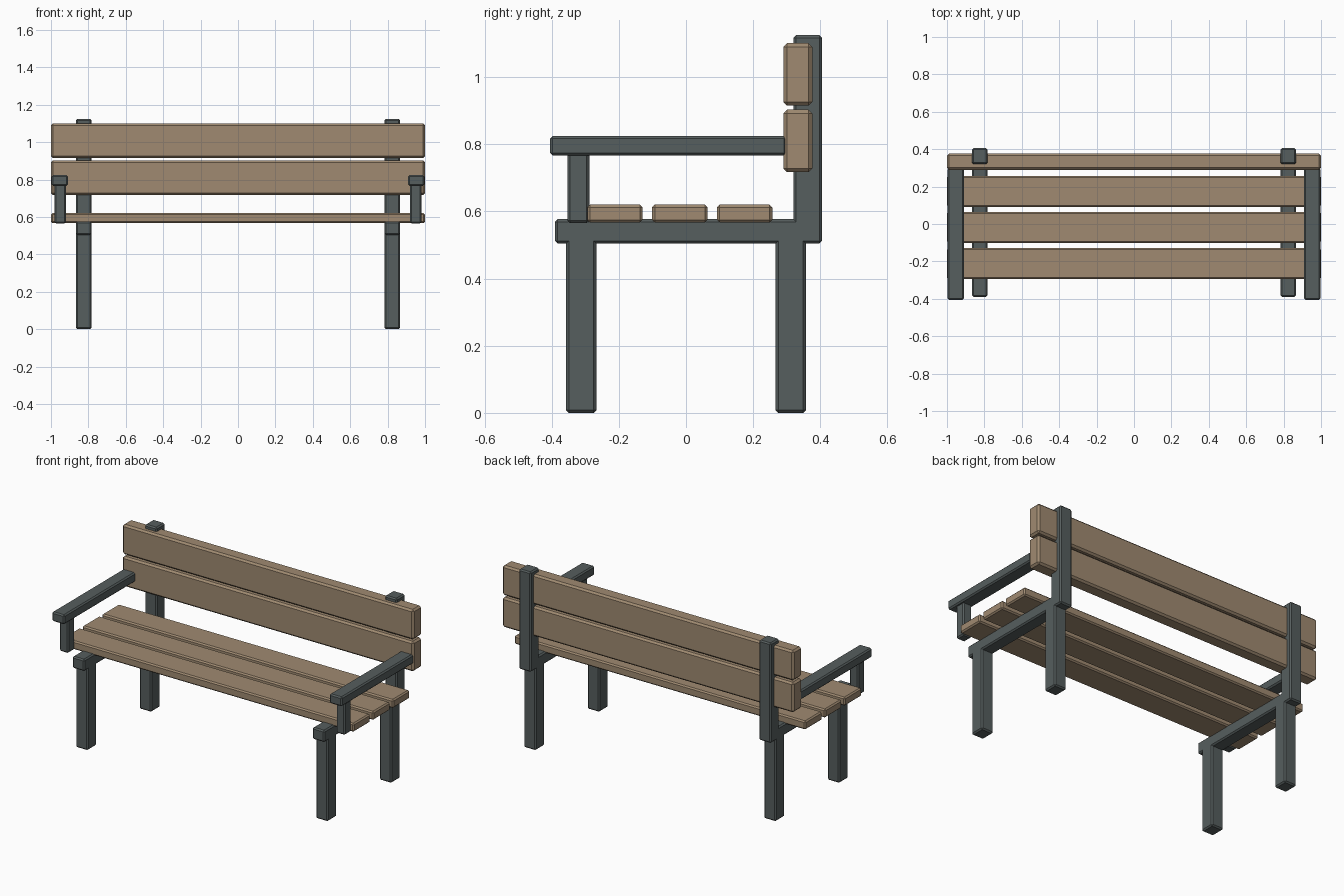
import bpy

cube = bpy.data.objects.get("Cube")
if cube:
    bpy.data.objects.remove(cube, do_unlink=True)


def make_material(name, rgb):
    mat = bpy.data.materials.new(name)
    mat.use_nodes = True
    mat.diffuse_color = (*rgb, 1)
    mat.node_tree.nodes["Principled BSDF"].inputs["Base Color"].default_value = (*rgb, 1)
    return mat


wood = make_material("tan_wood", (0.35, 0.255, 0.165))
metal = make_material("dark_grey_metal", (0.093, 0.112, 0.112))


def box(name, xs, ys, zs, mat, bevel=0.008):
    """Chamfered box spanning the given (low, high) ranges."""
    spans = (xs, ys, zs)
    bpy.ops.mesh.primitive_cube_add(size=1, location=[sum(s) / 2 for s in spans])
    obj = bpy.context.object
    obj.name = name
    obj.scale = [s[1] - s[0] for s in spans]
    bpy.ops.object.transform_apply(location=False, rotation=False, scale=True)
    obj.data.materials.append(mat)
    mod = obj.modifiers.new("chamfer", "BEVEL")
    mod.width = bevel
    mod.segments = 1
    return obj


def pair(name, xs, ys, zs):
    """Metal part on the left (+x) and its mirror on the right."""
    box("left_" + name, xs, ys, zs, metal)
    box("right_" + name, (-xs[1], -xs[0]), ys, zs, metal)


# Seat slats
for i in range(3):
    y = -0.294 + i * 0.193
    box(f"seat_slat_{i + 1}", (-1, 1), (y, y + 0.165), (0.567, 0.62), wood)

# Backrest slats
for name, z in (("lower", 0.717), ("upper", 0.915)):
    box(name + "_back_slat", (-1, 1), (0.29, 0.376), (z, z + 0.186), wood, 0.011)

# Frame on each side
frame = (0.783, 0.866)
pair("front_leg", frame, (-0.357, -0.267), (0, 0.565))
pair("back_leg", frame, (0.267, 0.357), (0, 0.565))
pair("seat_rail", frame, (-0.39, 0.35), (0.504, 0.577))
pair("back_post", frame, (0.32, 0.405), (0.504, 1.125))

# Armrests and their supports
pair("armrest", (0.91, 0.996), (-0.405, 0.30), (0.766, 0.825))
pair("armrest_support", (0.92, 0.98), (-0.353, -0.288), (0.565, 0.775))
